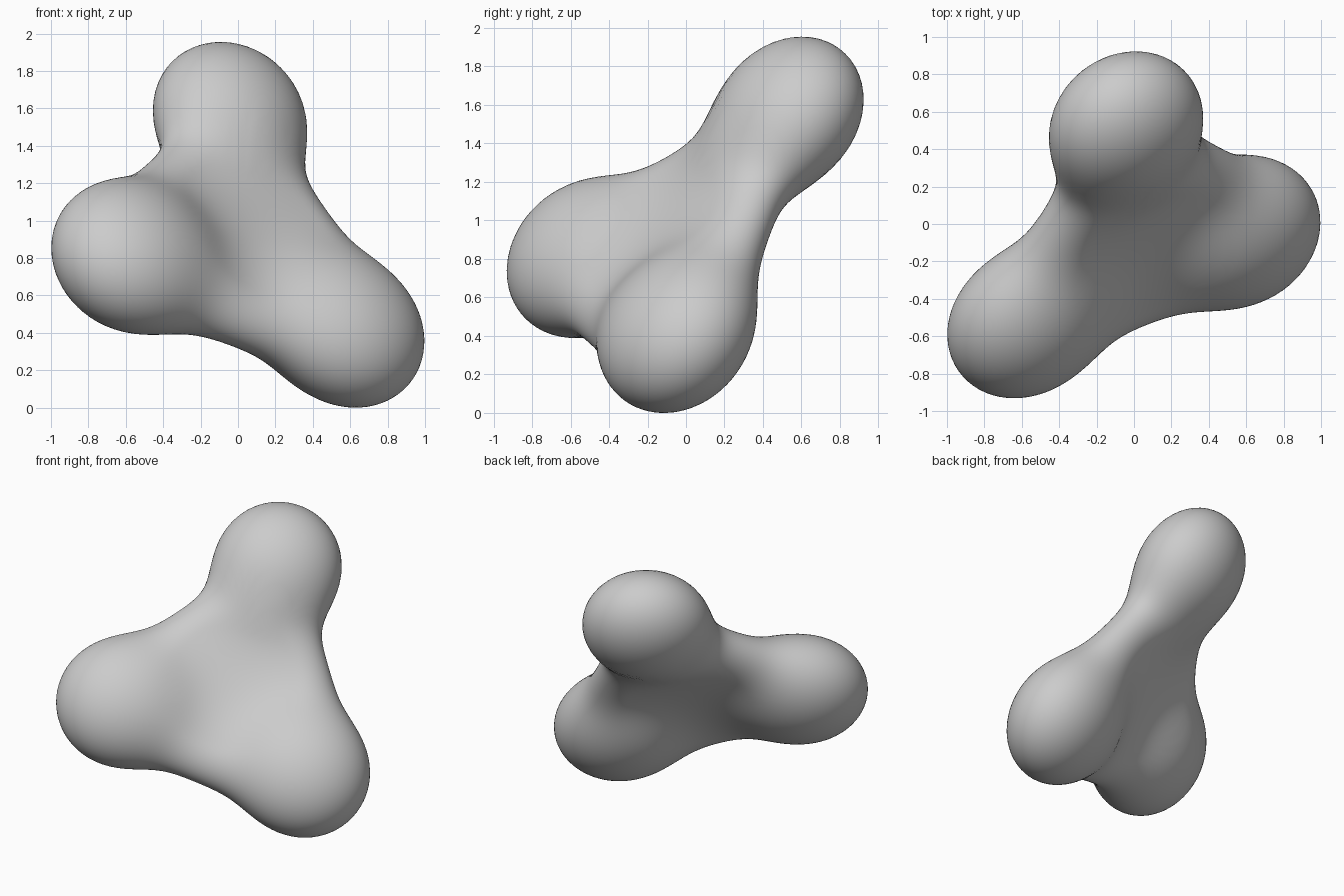
import bpy
import bmesh
import math
from mathutils import Vector

cube = bpy.data.objects.get("Cube")
if cube:
    bpy.data.objects.remove(cube, do_unlink=True)

# One plain grey material
grey = bpy.data.materials.new("plain grey")
grey.use_nodes = True
grey.diffuse_color = (0.6, 0.6, 0.6, 1)
grey.node_tree.nodes["Principled BSDF"].inputs["Base Color"].default_value = (0.6, 0.6, 0.6, 1)

# Three bulb centres: upper back, right-hand front, lower left side
BULBS = [Vector((-0.045, 0.54, 1.565)),
         Vector((-0.595, -0.544, 0.804)),
         Vector((0.592, -0.045, 0.396))]
BULB_RADIUS = 0.415
WEB_CENTRE = Vector((0.008, -0.058, 0.856))  # flat web joining the bulbs
WEB_RADIUS = 0.45    # flat part of the web
WEB_ROUND = 0.16     # half thickness and rim rounding of the web
FLATTEN = 0.79       # thickness across the plane of the bulbs
SHARPNESS = 6.0      # lower gives broader fillets

# Frame of the bulb plane, with the origin at the web centre
axis_n = (BULBS[1] - BULBS[0]).cross(BULBS[2] - BULBS[0]).normalized()
axis_u = (BULBS[0] - WEB_CENTRE).cross(axis_n).normalized()
axis_v = axis_n.cross(axis_u)
flat_bulbs = [((p - WEB_CENTRE).dot(axis_u), (p - WEB_CENTRE).dot(axis_v)) for p in BULBS]


def field(x, y, z):
    """Smooth union of the bulbs and the round web; the surface lies at 1."""
    web = math.hypot(max(math.hypot(x, y) - WEB_RADIUS, 0), z) - WEB_ROUND
    bulbs = [math.hypot(x - a, y - b, z) - BULB_RADIUS for a, b in flat_bulbs]
    return sum(math.exp(-SHARPNESS * d) for d in [web] + bulbs)


def surface_point(d):
    """Bisect along a direction from the middle out to the blended surface."""
    near, far = 0.0, 2.0
    for _ in range(18):
        mid = (near + far) / 2
        if field(d.x * mid, d.y * mid, d.z * mid) > 1:
            near = mid
        else:
            far = mid
    p = d * near
    return WEB_CENTRE + axis_u * p.x + axis_v * p.y + axis_n * (p.z * FLATTEN)


# Blended three-lobed body from a fine sphere
bm = bmesh.new()
bmesh.ops.create_icosphere(bm, subdivisions=6, radius=1)
for v in bm.verts:
    v.co = surface_point(v.co.normalized())

# Rest the body on the floor
floor = min(v.co.z for v in bm.verts)
bmesh.ops.translate(bm, verts=bm.verts, vec=(0, 0, -floor))
bmesh.ops.recalc_face_normals(bm, faces=bm.faces)
for f in bm.faces:
    f.smooth = True

mesh = bpy.data.meshes.new("three_lobed_body")
bm.to_mesh(mesh)
bm.free()
mesh.materials.append(grey)
body = bpy.data.objects.new("three_lobed_body", mesh)
bpy.context.collection.objects.link(body)
